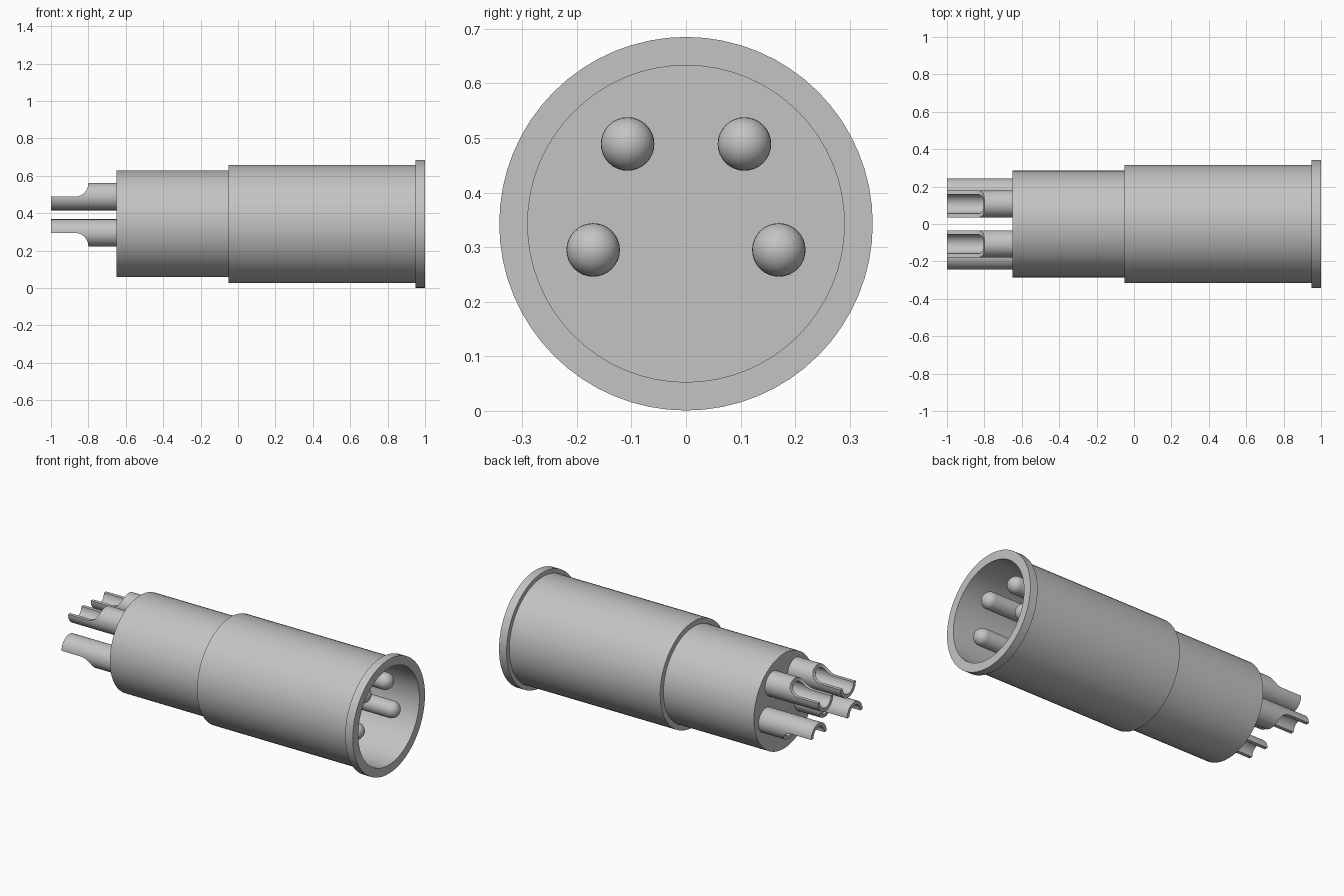
import bpy
import bmesh
from math import sin, cos, pi, radians
from mathutils import Vector, Matrix

if "Cube" in bpy.data.objects:
    bpy.data.objects.remove(bpy.data.objects["Cube"])

AXIS_Z = 0.343      # height of the connector's centre line
PIN_R = 0.049
CUP_R = 0.073

metal = bpy.data.materials.new("light_grey_metal")
metal.use_nodes = True
GREY = (0.55, 0.55, 0.55, 1)
metal.diffuse_color = GREY
metal.node_tree.nodes["Principled BSDF"].inputs["Base Color"].default_value = GREY


def add_object(name, bm):
    bmesh.ops.recalc_face_normals(bm, faces=bm.faces)
    mesh = bpy.data.meshes.new(name)
    bm.to_mesh(mesh)
    bm.free()
    mesh.materials.append(metal)
    obj = bpy.data.objects.new(name, mesh)
    bpy.context.collection.objects.link(obj)
    return obj


def activate(obj):
    bpy.ops.object.select_all(action='DESELECT')
    obj.select_set(True)
    bpy.context.view_layer.objects.active = obj


def smooth(obj):
    activate(obj)
    bpy.ops.object.shade_smooth_by_angle(angle=radians(30))


def lathe(name, profile, steps):
    """Spin (x, radius) points around the x axis."""
    bm = bmesh.new()
    verts = [bm.verts.new((x, 0, r)) for x, r in profile]
    edges = [bm.edges.new(pair) for pair in zip(verts, verts[1:])]
    bmesh.ops.spin(bm, geom=verts + edges, cent=(0, 0, 0), axis=(1, 0, 0),
                   angle=2 * pi, steps=steps, use_merge=True)
    bmesh.ops.remove_doubles(bm, verts=bm.verts, dist=1e-5)
    return add_object(name, bm)


# Stepped shell with a flanged rim and a deep open socket
shell = lathe("shell", [(-0.65, 0), (-0.65, 0.285), (-0.05, 0.285), (-0.05, 0.316),
                        (0.95, 0.316), (0.95, 0.342), (1, 0.342), (1, 0.29),
                        (0, 0.29), (0, 0)], 64)
shell.location.z = AXIS_Z
smooth(shell)

# Round-ended contact pin
arc = [i * pi / 16 for i in range(8)]
tip = [(0.9 + PIN_R * sin(a), PIN_R * cos(a)) for a in arc]
pin = lathe("pin", [(-0.02, 0), (-0.02, PIN_R)] + tip + [(0.9 + PIN_R, 0)], 32)
smooth(pin)

# Hollow solder cup with its upper half scooped away
cup = lathe("solder_cup", [(-0.62, 0), (-0.62, CUP_R), (-1, CUP_R), (-1, 0.052),
                           (-0.75, 0.052), (-0.75, 0)], 32)
bm = bmesh.new()
scoop = [(-1.1, 0)]
scoop += [(-0.87 + 0.07 * sin(a), CUP_R * (1 - cos(a))) for a in arc]
scoop += [(-0.8, CUP_R), (-0.8, 0.2), (-1.1, 0.2)]
side = bm.faces.new([bm.verts.new((x, -0.15, z)) for x, z in scoop])
extruded = bmesh.ops.extrude_face_region(bm, geom=[side])["geom"]
bmesh.ops.translate(bm, vec=(0, 0.3, 0),
                    verts=[v for v in extruded if isinstance(v, bmesh.types.BMVert)])
cutter = add_object("scoop_cutter", bm)
cutter.hide_render = True
cut = cup.modifiers.new("scoop", 'BOOLEAN')
cut.operation = 'DIFFERENCE'
cut.solver = 'EXACT'
cut.object = cutter
activate(cup)
bpy.ops.object.modifier_apply(modifier="scoop")
bpy.data.objects.remove(cutter)
smooth(cup)

# Four contacts: upper cups open upward, lower cups open downward
for row, y, z, turn in (("upper", 0.107, 0.489, 0), ("lower", 0.17, 0.295, pi)):
    for label, sign in (("back", 1), ("front", -1)):
        for source, angle in ((pin, 0), (cup, turn)):
            part = bpy.data.objects.new(f"{row}_{label}_{source.name}", source.data)
            part.matrix_world = (Matrix.Translation(Vector((0, sign * y, z)))
                                 @ Matrix.Rotation(angle, 4, 'X'))
            bpy.context.collection.objects.link(part)

# The pattern pieces are no longer needed
for source in (pin, cup):
    bpy.data.objects.remove(source)
